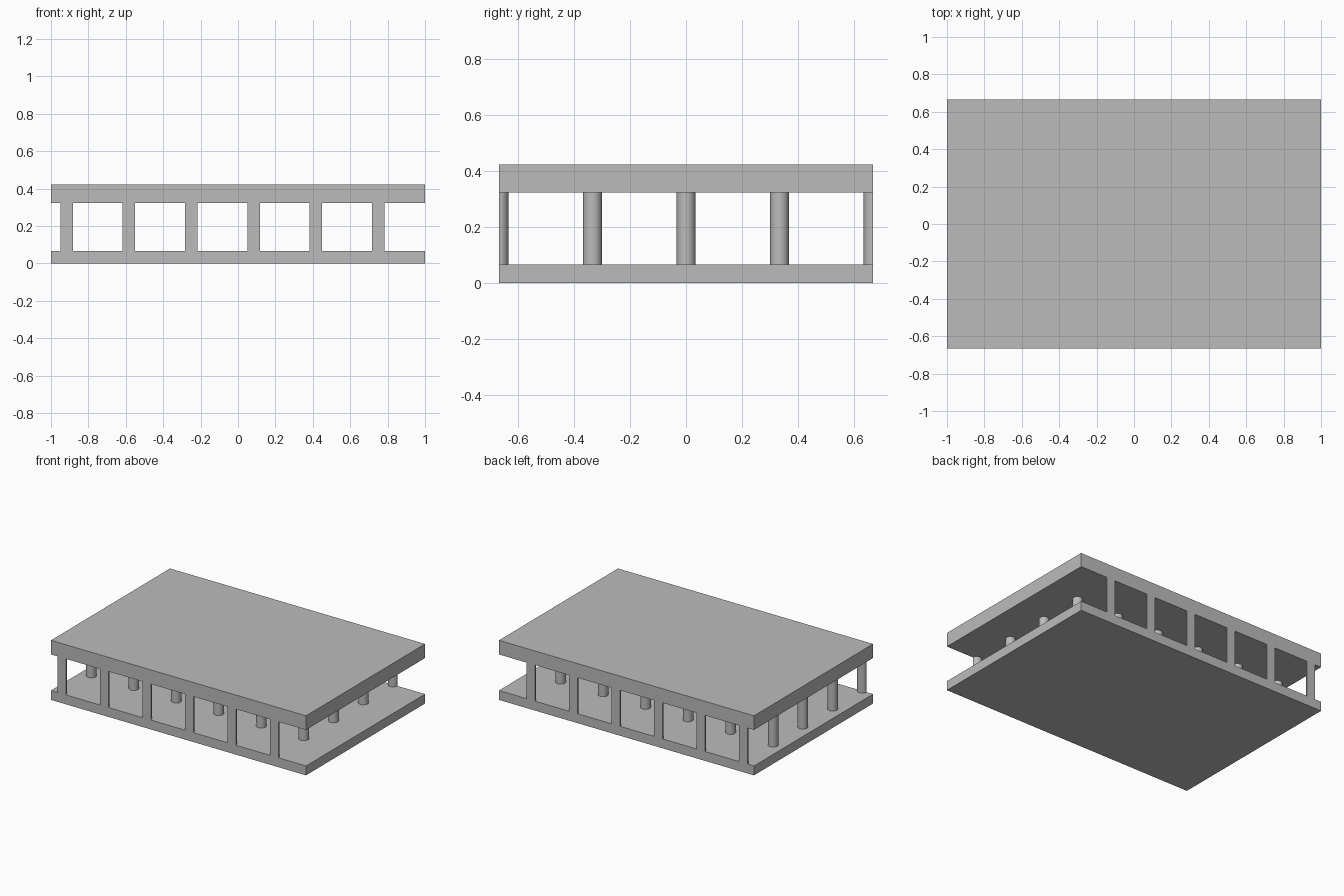
import bpy, bmesh, math
from mathutils import Vector

if "Cube" in bpy.data.objects:
    bpy.data.objects.remove(bpy.data.objects["Cube"], do_unlink=True)

HALF_X, HALF_Y = 1.0, 2 / 3
FLOOR_TOP, ROOF_BASE, ROOF_TOP = 0.0667, 0.3222, 0.4222
SPACING, RADIUS = 1 / 3, 1 / 30

grey = bpy.data.materials.new("concrete_grey")
grey.use_nodes = True
grey.diffuse_color = (0.5, 0.5, 0.5, 1)
grey.node_tree.nodes["Principled BSDF"].inputs["Base Color"].default_value = (0.5, 0.5, 0.5, 1)


def mesh_from(bm, name):
    mesh = bpy.data.meshes.new(name)
    bm.to_mesh(mesh)
    bm.free()
    mesh.materials.append(grey)
    return mesh


def place(name, mesh, location):
    obj = bpy.data.objects.new(name, mesh)
    obj.location = location
    bpy.context.collection.objects.link(obj)
    return obj


def slab(name, bottom, top):
    bm = bmesh.new()
    bmesh.ops.create_cube(bm, size=1)
    bmesh.ops.scale(bm, vec=(2 * HALF_X, 2 * HALF_Y, top - bottom), verts=bm.verts)
    place(name, mesh_from(bm, name), (0, 0, (bottom + top) / 2))


def column_mesh(name, cut_side=0):
    """Round column; cut_side trims it flat through its axis on that y side."""
    bm = bmesh.new()
    bmesh.ops.create_cone(bm, cap_ends=True, segments=32, radius1=RADIUS,
                          radius2=RADIUS, depth=ROOF_BASE - FLOOR_TOP)
    if cut_side:
        cut = bmesh.ops.bisect_plane(bm, geom=bm.verts[:] + bm.edges[:] + bm.faces[:],
                                     dist=1e-5, plane_co=(0, 0, 0),
                                     plane_no=Vector((0, cut_side, 0)), clear_outer=True)
        rim = [e for e in bm.edges if e.is_boundary]
        bmesh.ops.edgeloop_fill(bm, edges=rim)
        bmesh.ops.recalc_face_normals(bm, faces=bm.faces[:])
    for face in bm.faces:
        face.smooth = True
    mesh = mesh_from(bm, name)
    mesh.set_sharp_from_angle(angle=math.radians(40))
    return mesh


# Floor and roof slabs
slab("floor_slab", 0, FLOOR_TOP)
slab("roof_slab", ROOF_BASE, ROOF_TOP)

# Grid of columns, with half columns flush with the front and back edges
front_half = column_mesh("front_half_column", -1)
full = column_mesh("inner_column")
back_half = column_mesh("back_half_column", 1)
rows = [front_half, full, full, full, back_half]
for row, mesh in enumerate(rows):
    for col in range(6):
        x = -11 / 12 + col * SPACING
        y = -HALF_Y + row * SPACING
        place(f"{mesh.name}_{row + 1}_{col + 1}", mesh, (x, y, (FLOOR_TOP + ROOF_BASE) / 2))
